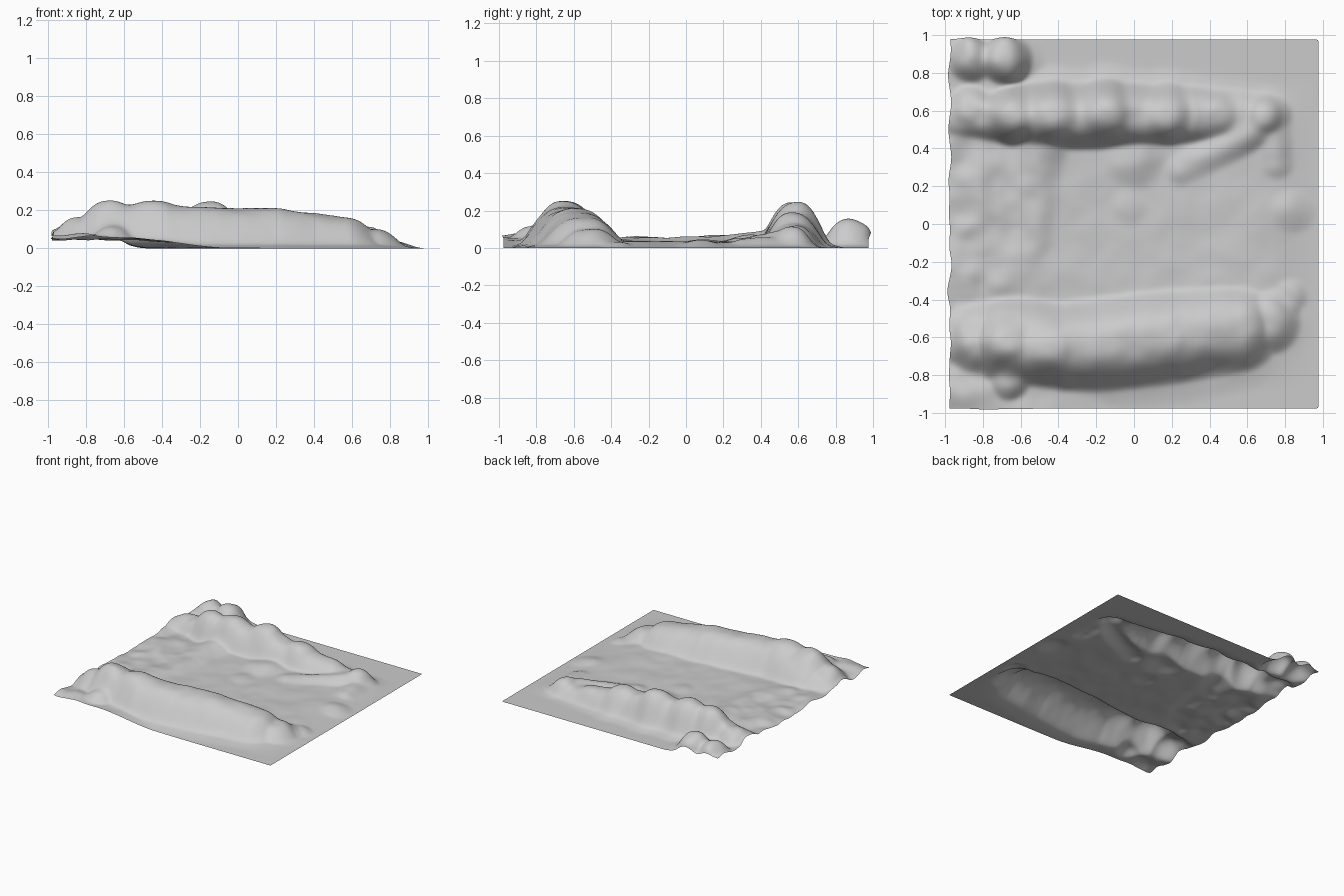
import bpy, bmesh, math
from mathutils import Vector, noise

if "Cube" in bpy.data.objects:
    bpy.data.objects.remove(bpy.data.objects["Cube"])

N = 190          # grid resolution
HALF = 0.98      # half size of the flat sheet


def sstep(a, b, v):
    t = max(0.0, min(1.0, (v - a) / (b - a)))
    return t * t * (3 - 2 * t)


def profile(t):
    # rounded crest plus a wide soft skirt
    t /= 1.07
    core = (1 - t ** 3) ** 2 if t < 1 else 0.0
    s = t / 1.45
    skirt = (1 - s * s) ** 2 if s < 1 else 0.0
    return .7 * core + .3 * skirt


def soft(t):
    t /= 1.3
    return (1 - t * t) ** 2 if t < 1 else 0.0


# ridges: crest points as (x, y, height, width)
front_ridge = [(-1.0, -0.58, .07, .20), (-0.8, -0.61, .155, .23), (-0.68, -0.62, .212, .25),
               (-0.38, -0.65, .228, .24), (-0.15, -0.63, .212, .25), (0.2, -0.59, .208, .25),
               (0.55, -0.55, .162, .23), (0.70, -0.52, .105, .18), (0.81, -0.38, .035, .11)]
back_ridge = [(-1.0, 0.58, .085, .13), (-0.75, 0.57, .14, .15), (-0.5, 0.57, .20, .18),
              (-0.1, 0.57, .20, .18), (0.3, 0.57, .13, .16), (0.55, 0.57, .08, .14),
              (0.72, 0.57, .065, .12)]
spurs = [[(0.64, 0.50, .09, .12), (0.45, 0.40, .07, .13), (0.25, 0.29, .055, .12)],
         [(0.72, 0.56, .06, .12), (0.74, 0.32, .05, .11)],
         [(-0.5, 0.45, .09, .19), (-0.55, 0.2, .07, .19), (-0.54, -0.05, .06, .18),
          (-0.72, -0.3, .06, .18)]]

# single mounds: (x, y, height, radius)
mounds = [(-0.87, 0.62, .13, .14), (-0.64, 0.57, .21, .17), (-0.42, 0.58, .222, .18),
          (-0.15, 0.59, .225, .18), (0.17, 0.58, .175, .17), (0.45, 0.58, .10, .13),
          (0.69, 0.57, .11, .12), (-0.45, -0.65, .22, .19), (-0.68, -0.62, .218, .17),
          (-0.86, -0.66, .11, .15), (-0.66, -0.83, .12, .13)]
soft_mounds = [(-0.03, 0.10, .05, .14), (0.80, 0.07, .04, .14), (-0.87, -0.28, .06, .17),
               (-0.85, 0.25, .06, .18), (-0.87, 0.0, .055, .17), (0.0, 0.36, .07, .22)]
corner_mounds = [(-0.86, 0.87, .12, .15), (-0.69, 0.87, .16, .15)]


def ridge_height(x, y, pts, prof=profile):
    best = 0.0
    for (ax, ay, ah, aw), (bx, by, bh, bw) in zip(pts, pts[1:]):
        dx, dy = bx - ax, by - ay
        s = ((x - ax) * dx + (y - ay) * dy) / (dx * dx + dy * dy)
        s = max(0.0, min(1.0, s))
        d = math.hypot(x - ax - s * dx, y - ay - s * dy)
        best = max(best, (ah + s * (bh - ah)) * prof(d / (aw + s * (bw - aw))))
    return best


def mound_height(x, y, m, prof=profile):
    return m[2] * prof(math.hypot(x - m[0], y - m[1]) / m[3])


def height(x, y):
    left = sstep(-.3, -.95, x)
    # valley floor, lifted front edge and lifted left corner
    floor = .034 * sstep(.98, .65, x) * sstep(-.9, -.5, y) * sstep(.75, .5, y)
    floor += .018 * left * sstep(.85, .6, abs(y))
    apron = .062 * sstep(-.02, -.65, x) * sstep(-.6, -.8, y)
    saddle = .055 * sstep(-.5, -.75, x) * sstep(.55, .7, y)
    parts = [floor, apron, saddle, ridge_height(x, y, front_ridge),
             ridge_height(x, y, back_ridge)]
    parts += [ridge_height(x, y, s, soft) for s in spurs]
    parts += [mound_height(x, y, m) for m in mounds + corner_mounds]
    parts += [mound_height(x, y, m, soft) for m in soft_mounds]
    h = sum(p ** 5 for p in parts) ** (1 / 5)
    # lumpy detail, fading out on the flat margin
    mask = min(1.0, h / .06)
    h += mask * (.012 + .016 * left) * noise.noise(Vector((x * 5.5, y * 5.5, 1.7)))
    h += mask * (.004 + .006 * left) * noise.noise(Vector((x * 11, y * 11, 4.2)))
    return max(0.0, h)


# terrain sheet
bm = bmesh.new()
bmesh.ops.create_grid(bm, x_segments=N, y_segments=N, size=HALF)
for v in bm.verts:
    x, y = v.co.x, v.co.y
    h = height(x, y)
    # eroded, bulging borders on the left side
    edge_x = sstep(-.85, -.97, x)
    edge_y = sstep(.88, .97, abs(y)) * math.copysign(1, y)
    v.co.x = x + edge_x * .018 * noise.noise(Vector((1, y * 7, 3)))
    v.co.y = y + edge_y * min(.026, .45 * max(0, h - .05))
    v.co.z = h
mesh = bpy.data.meshes.new("terrain")
bm.to_mesh(mesh)
bm.free()
terrain = bpy.data.objects.new("terrain", mesh)
bpy.context.collection.objects.link(terrain)

# soften creases
smooth = terrain.modifiers.new("soften", 'SMOOTH')
smooth.factor = 0.5
smooth.iterations = 6
for p in mesh.polygons:
    p.use_smooth = True
